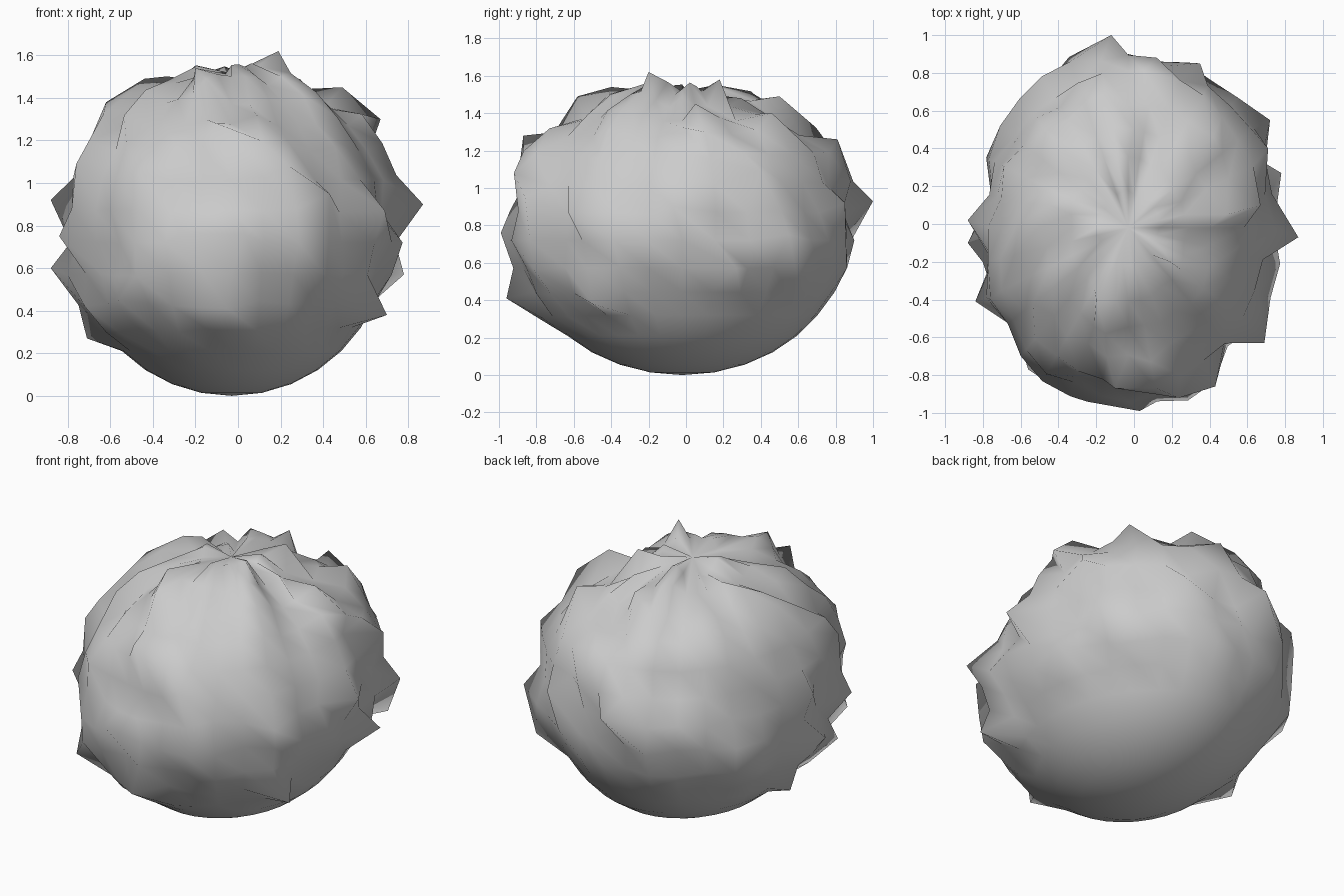
import bpy
import bmesh
import random
from mathutils import Vector

random.seed(7)

if "Cube" in bpy.data.objects:
    bpy.data.objects.remove(bpy.data.objects["Cube"], do_unlink=True)

CENTRE = Vector((-0.03, -0.02, 0.72))
RADII = Vector((0.73, 0.87, 0.72))

# Tips of the most prominent lumps
PEAKS = [
    (-.12, 1, .93), (.03, -.99, .76), (.87, -.07, .9), (-.88, .02, .92),
    (-.88, -.1, .6), (-.84, -.41, .75), (.19, -.2, 1.62), (-.56, -.77, .45),
    (-.05, -.96, .41), (-.71, 0, .27), (.72, .55, .75), (.78, .27, .57),
    (.7, -.5, .38), (.69, -.63, .87), (.24, -.92, 1.08), (.43, -.86, .95),
    (-.1, -.87, 1.28), (.05, .81, 1.26), (.67, .1, 1.3), (-.62, 0, 1.38),
    (-.44, .1, 1.49), (.49, .05, 1.45), (-.2, -.4, 1.54), (.2, .18, 1.58),
    (.42, .46, 1.4), (0, .5, 1.49), (-.15, -.58, 1.49), (.6, .6, .5),
    (-.76, -.4, 1.09), (-.72, -.45, .42), (.71, .4, 1.09), (-.25, -.94, .76),
    (-.49, .78, .9), (.35, .85, .92),
]


def unit(point):
    """Direction of a point as seen on the undistorted ball."""
    p = Vector(point) - CENTRE
    return Vector((p.x / RADII.x, p.y / RADII.y, p.z / RADII.z)).normalized()


def ramp(value, low, high):
    t = min(max((value - low) / (high - low), 0), 1)
    return t * t * (3 - 2 * t)


# Smooth ball with an untouched underside
bm = bmesh.new()
bmesh.ops.create_uvsphere(bm, u_segments=32, v_segments=16, radius=1)
dirs = {v: v.co.normalized() for v in bm.verts}

# Random swelling of the upper part, reaching lowest on one side
for v, d in dirs.items():
    base = CENTRE + d * RADII
    height = base.z - 0.13 * base.x - 0.13 * base.y
    rough = ramp(height, 0.28, 0.6)
    shoulder = 0.06 * ramp(d.z, 0.2, 0.6)
    p = CENTRE + d * RADII * (1 + rough * (random.uniform(0, 0.14) + shoulder))
    p.x = min(max(p.x, -0.84), 0.82)
    p.y = min(max(p.y, -0.95), 0.9)
    p.z = min(p.z, 1.57)
    v.co = p

# Pull the nearest free vertex out to each lump tip
free = set(bm.verts)
for tip in PEAKS:
    aim = unit(tip)
    nearest = max(free, key=lambda v: dirs[v].dot(aim))
    nearest.co = Vector(tip)
    free.remove(nearest)

mesh = bpy.data.meshes.new("lumpy_ball")
bm.to_mesh(mesh)
bm.free()
ball = bpy.data.objects.new("lumpy_ball", mesh)
bpy.context.collection.objects.link(ball)
mesh.polygons.foreach_set("use_smooth", [True] * len(mesh.polygons))

# Plain grey surface
grey = bpy.data.materials.new("plain_grey")
grey.use_nodes = True
colour = (0.6, 0.6, 0.6, 1)
grey.diffuse_color = colour
grey.node_tree.nodes["Principled BSDF"].inputs["Base Color"].default_value = colour
mesh.materials.append(grey)
